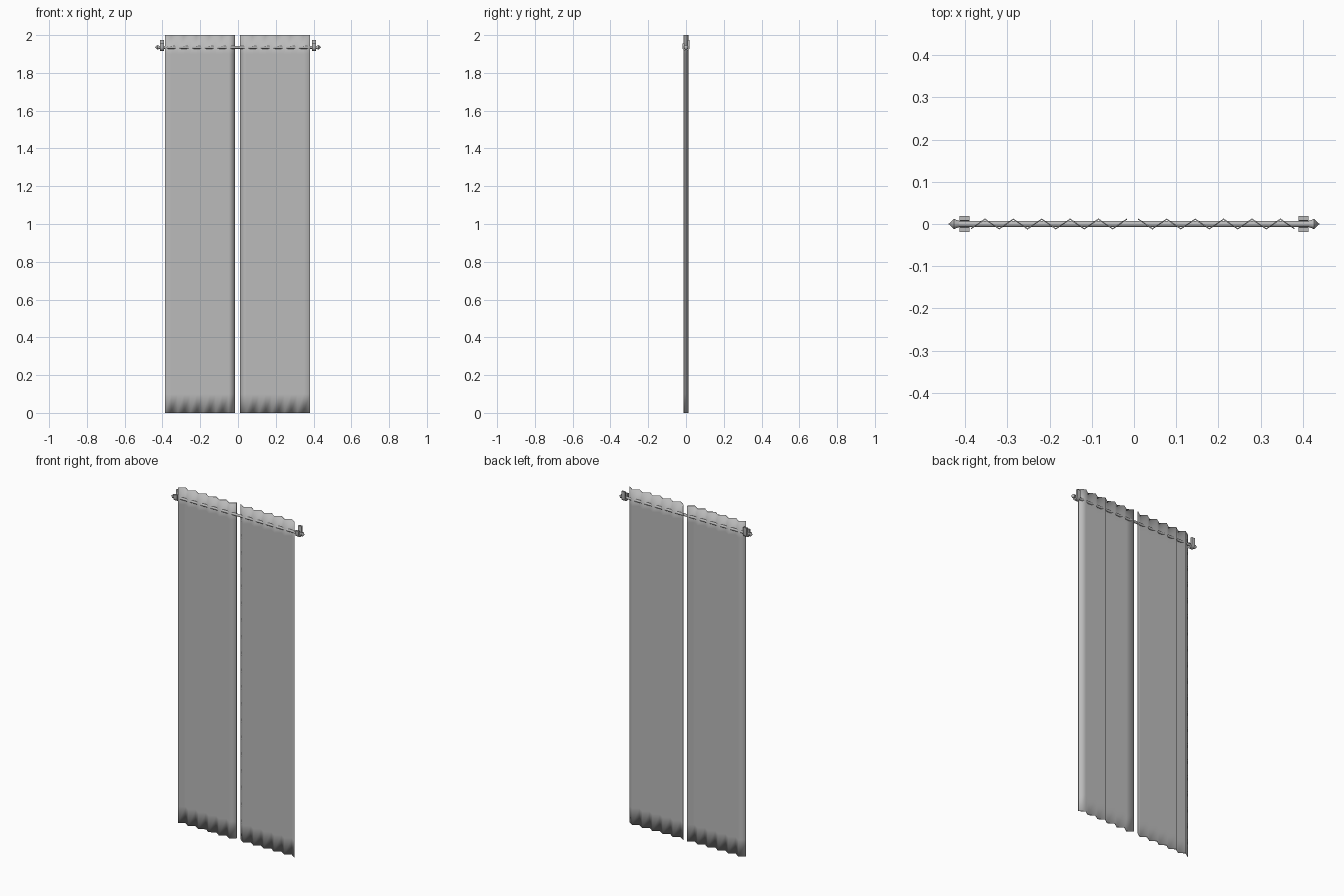
import bpy, bmesh, math
from mathutils import Matrix

cube = bpy.data.objects.get("Cube")
if cube:
    bpy.data.objects.remove(cube, do_unlink=True)

grey = bpy.data.materials.new("plain grey")
grey.use_nodes = True
colour = (0.5, 0.5, 0.5, 1)
grey.diffuse_color = colour
grey.node_tree.nodes["Principled BSDF"].inputs["Base Color"].default_value = colour

ROD_Z = 1.935


def finish(name, bm, smooth_angle):
    bmesh.ops.recalc_face_normals(bm, faces=bm.faces)
    mesh = bpy.data.meshes.new(name)
    bm.to_mesh(mesh)
    bm.free()
    mesh.materials.append(grey)
    obj = bpy.data.objects.new(name, mesh)
    bpy.context.collection.objects.link(obj)
    bpy.ops.object.select_all(action='DESELECT')
    obj.select_set(True)
    bpy.context.view_layer.objects.active = obj
    bpy.ops.object.shade_smooth_by_angle(angle=math.radians(smooth_angle))
    return obj


def curtain(name, x0, x1, first_side, folds=11, rows=20, thick=0.0015):
    """Thin closed zigzag sheet, softly shaded over its rims."""
    bm = bmesh.new()
    outline = []
    for i in range(folds + 1):
        x = x0 + (x1 - x0) * i / folds
        outline.append((x, first_side * (-1) ** i * 0.0115))
    loop = [(x, y - thick) for x, y in outline]
    loop += [(x, y + thick) for x, y in reversed(outline)]
    rings = [[bm.verts.new((x, y, 2 * r / rows)) for x, y in loop]
             for r in range(rows + 1)]
    n = len(loop)
    for low, high in zip(rings, rings[1:]):
        for i in range(n):
            j = (i + 1) % n
            bm.faces.new((low[i], low[j], high[j], high[i]))
    # rims at the hem and the header
    for ring in (rings[0], rings[-1]):
        for i in range(folds):
            bm.faces.new((ring[i], ring[i + 1], ring[n - 2 - i], ring[n - 1 - i]))
    return finish(name, bm, 180)


def turned(name, profile, sides=16):
    """Spin (x, radius) points around the rod axis."""
    bm = bmesh.new()
    verts = [bm.verts.new((x, 0, r + ROD_Z)) for x, r in profile]
    edges = [bm.edges.new(pair) for pair in zip(verts, verts[1:])]
    bmesh.ops.spin(bm, geom=verts + edges, cent=(0, 0, ROD_Z), axis=(1, 0, 0),
                   angle=math.tau, steps=sides, use_duplicate=False)
    bmesh.ops.remove_doubles(bm, verts=bm.verts, dist=0.0001)
    return finish(name, bm, 40)


def bracket(name, x):
    """Open cradle around the rod, with a taller arm at the back."""
    inner, outer, half = 0.0085, 0.019, 0.0115
    bm = bmesh.new()
    path = [(1, 0, 1.975 - ROD_Z)]
    for k in range(9):
        a = -math.pi * k / 8
        path.append((math.cos(a), math.sin(a), 0))
    path.append((-1, 0, 0.02))
    rings = []
    for c, s, up in path:
        rings.append([bm.verts.new((x + dx, c * r, ROD_Z + s * r + up))
                      for dx, r in ((-half, inner), (half, inner),
                                    (half, outer), (-half, outer))])
    for a, b in zip(rings, rings[1:]):
        for i in range(4):
            j = (i + 1) % 4
            bm.faces.new((a[i], a[j], b[j], b[i]))
    bm.faces.new(rings[0])
    bm.faces.new(rings[-1])
    return finish(name, bm, 40)


curtain("right_curtain", -0.387, -0.017, -1)
curtain("left_curtain", 0.010, 0.381, 1)
turned("curtain_rod", [(-0.415, 0), (-0.415, 0.0075), (0.415, 0.0075), (0.415, 0)])
for side, s in (("right", -1), ("left", 1)):
    bracket(side + "_bracket", 0.402 * s)
    turned(side + "_finial", [(s * x, r) for x, r in (
        (0.413, 0), (0.413, 0.007), (0.427, 0.012), (0.44, 0))])
